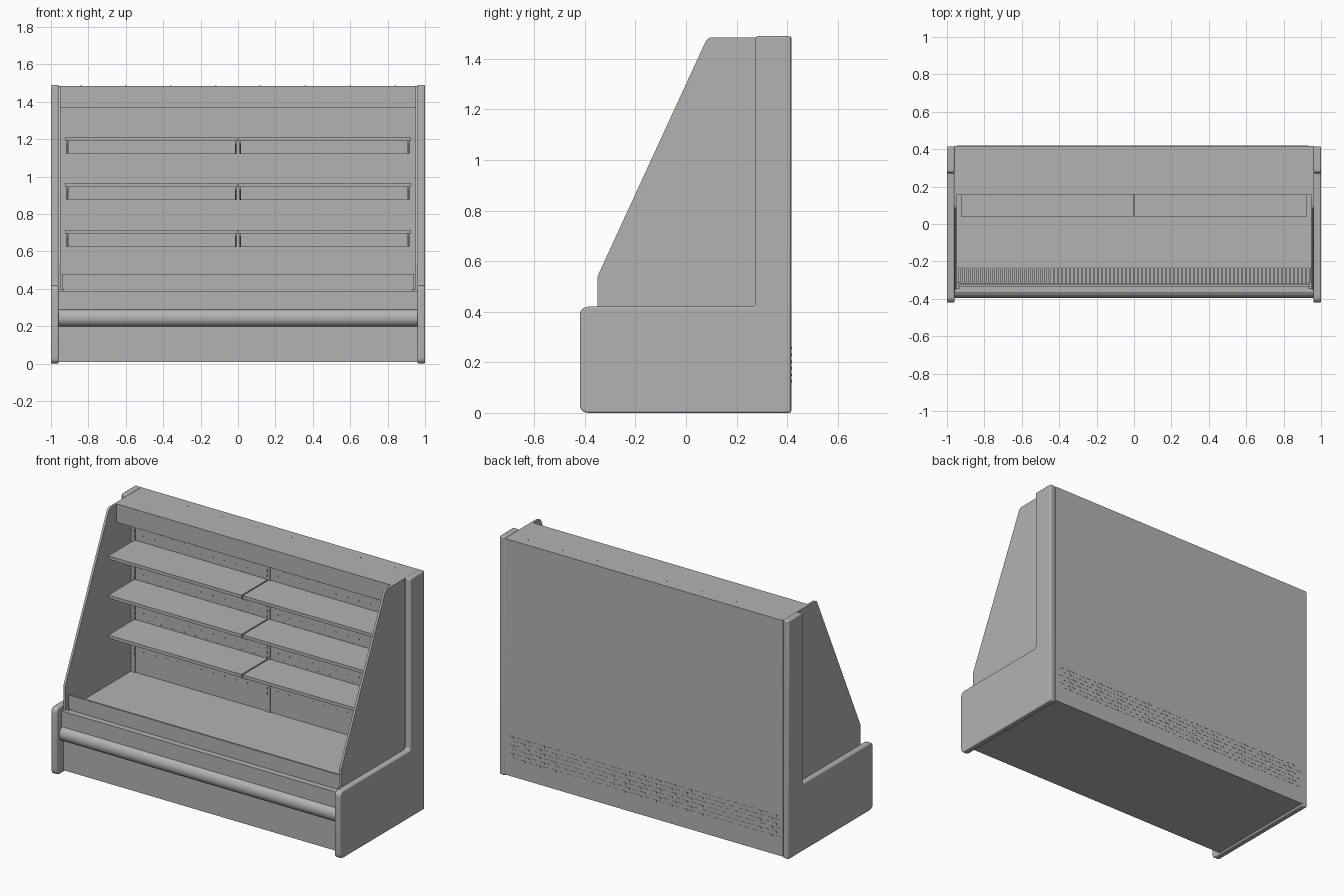
import bpy, bmesh, math
from mathutils import Matrix, Vector

cube = bpy.data.objects.get("Cube")
if cube:
    bpy.data.objects.remove(cube, do_unlink=True)

grey = bpy.data.materials.new("light_grey")
grey.use_nodes = True
GREY = (0.45, 0.45, 0.45, 1)
grey.diffuse_color = GREY
grey.node_tree.nodes["Principled BSDF"].inputs["Base Color"].default_value = GREY


def finish(name, bm):
    bmesh.ops.recalc_face_normals(bm, faces=bm.faces)
    mesh = bpy.data.meshes.new(name)
    bm.to_mesh(mesh)
    bm.free()
    mesh.materials.append(grey)
    obj = bpy.data.objects.new(name, mesh)
    bpy.context.collection.objects.link(obj)
    return obj


def add_box(bm, x, y, z):
    size = Vector((x[1] - x[0], y[1] - y[0], z[1] - z[0]))
    mid = Vector((x[0] + x[1], y[0] + y[1], z[0] + z[1])) / 2
    bmesh.ops.create_cube(bm, size=1, matrix=Matrix.Translation(mid) @ Matrix.Diagonal((*size, 1)))


def box(name, x, y, z):
    bm = bmesh.new()
    add_box(bm, x, y, z)
    return finish(name, bm)


def extrude(name, profile, x0, x1):
    """Sweep a (y, z) outline along x."""
    bm = bmesh.new()
    face = bm.faces.new([bm.verts.new((x0, y, z)) for y, z in profile])
    out = bmesh.ops.extrude_face_region(bm, geom=[face])
    moved = [v for v in out["geom"] if isinstance(v, bmesh.types.BMVert)]
    bmesh.ops.translate(bm, verts=moved, vec=(x1 - x0, 0, 0))
    return finish(name, bm)


def rounded(points, radii, steps=5):
    """Round each corner of an outline with its own radius."""
    result = []
    for i, (p, r) in enumerate(zip(points, radii)):
        p = Vector(p)
        if r == 0:
            result.append(p)
            continue
        a = p + (Vector(points[i - 1]) - p).normalized() * r
        b = p + (Vector(points[(i + 1) % len(points)]) - p).normalized() * r
        for k in range(steps + 1):
            t = k / steps
            result.append(a * (1 - t) ** 2 + p * 2 * t * (1 - t) + b * t * t)
    return result


def smooth(obj):
    bpy.ops.object.select_all(action='DESELECT')
    obj.select_set(True)
    bpy.context.view_layer.objects.active = obj
    bpy.ops.object.shade_smooth_by_angle(angle=math.radians(35))


def bevel(obj, width):
    mod = obj.modifiers.new("soft_edges", 'BEVEL')
    mod.width, mod.segments = width, 3
    mod.limit_method, mod.angle_limit = 'ANGLE', math.radians(50)


# End mouldings and sloping side panels
moulding = rounded([(-.42, 0), (.415, 0), (.415, 1.49), (.275, 1.49), (.275, .42), (-.42, .42)],
                   [.035, 0, 0, .012, .015, .035])
slope = rounded([(-.35, .3), (.3, .3), (.3, 1.485), (.085, 1.485), (-.35, .54)],
                [0, 0, 0, .02, .01])
for side, s in (("right", -1), ("left", 1)):
    end = extrude(side + "_end_moulding", moulding, s * .96, s)
    bevel(end, .007)
    smooth(end)
    smooth(extrude(side + "_sloping_panel", slope, s * .948, s * .962))
    box(side + "_lip_holder", sorted((s * .948, s * .93)), (-.345, -.31), (.38, .40))

# Base cabinet, deck and rear wall
box("base_cabinet", (-.96, .96), (-.35, .3), (.01, .365))
box("upper_front_panel", (-.96, .96), (-.37, -.35), (.29, .388))
box("front_ledge", (-.96, .96), (-.36, -.315), (.365, .388))
box("display_deck", (-.948, .948), (-.235, .3), (.36, .385))
box("front_lip", (-.94, .94), (-.333, -.322), (.38, .48))
box("rear_wall", (-.962, .962), (.3, .418), (.01, 1.485))
box("canopy", (-.95, .95), (.155, .3), (1.37, 1.485))

# Rounded bumper rail
arc = [(-.355 - .04 * math.sin(math.pi * k / 12), .245 + .045 * math.cos(math.pi * k / 12))
       for k in range(13)]
bumper = extrude("bumper_rail", [(-.34, .29)] + arc + [(-.34, .20)], -.96, .96)
smooth(bumper)

# Air intake grille
slat = box("intake_grille", (-.948, -.937), (-.312, -.235), (.36, .385))
rep = slat.modifiers.new("repeat", 'ARRAY')
rep.count, rep.use_relative_offset, rep.use_constant_offset = 89, False, True
rep.constant_offset_displace = (.0214, 0, 0)

# Shelves in two bays, each with a rear rail and tapered brackets
for level, top in (("lower", .715), ("middle", .965), ("upper", 1.21)):
    for side, s in (("right", -1), ("left", 1)):
        name = f"{level}_{side}_shelf"
        span = sorted((s * .004, s * .925))
        box(name, span, (.04, .3), (top - .02, top))
        box(name + "_rear_rail", sorted((s * .012, s * .905)), (.275, .3), (top - .09, top - .02))
        for x in (s * .012, s * .915):
            extrude(name + "_bracket", [(.06, top - .02), (.3, top - .02), (.3, top - .09),
                                        (.25, top - .09), (.06, top - .035)], x - .003, x + .003)

# Slotted uprights
bm = bmesh.new()
for x in (-.932, 0, .932):
    add_box(bm, (x - .014, x + .014), (.294, .301), (.385, 1.37))
finish("shelf_uprights", bm)
bm = bmesh.new()
for x in (-.932, 0, .932):
    for row in range(27):
        z = .5 + row * .032
        for dx in (-.006, .006):
            add_box(bm, (x + dx - .003, x + dx + .003), (.2925, .295), (z - .008, z + .008))
finish("upright_slots", bm)

# Perforations of the inner back
bm = bmesh.new()
turn = Matrix.Rotation(math.pi / 2, 4, 'X')
for row in range(21):
    z = .525 + row * .04
    for col in range(11 - row % 2):
        for s in (-1, 1):
            x = s * (.065 + col * .08 + (row % 2) * .04)
            bmesh.ops.create_cone(bm, cap_ends=True, segments=8, radius1=.005, radius2=.005,
                                  depth=.003, matrix=Matrix.Translation((x, .2995, z)) @ turn)
finish("back_perforations", bm)

# Ventilation slots on the rear
bm = bmesh.new()
for row in range(6):
    z = .125 + row * .026
    for col in range(35):
        x = -.93 + col * .0535 + (row % 2) * .026
        add_box(bm, (x - .017, x + .017), (.417, .4195), (z - .005, z + .005))
finish("rear_vent_slots", bm)

# Screws along the top
bm = bmesh.new()
for col in range(8):
    bmesh.ops.create_cone(bm, cap_ends=True, segments=8, radius1=.004, radius2=.004, depth=.003,
                          matrix=Matrix.Translation((-.84 + col * .24, .36, 1.485)))
finish("top_screws", bm)
